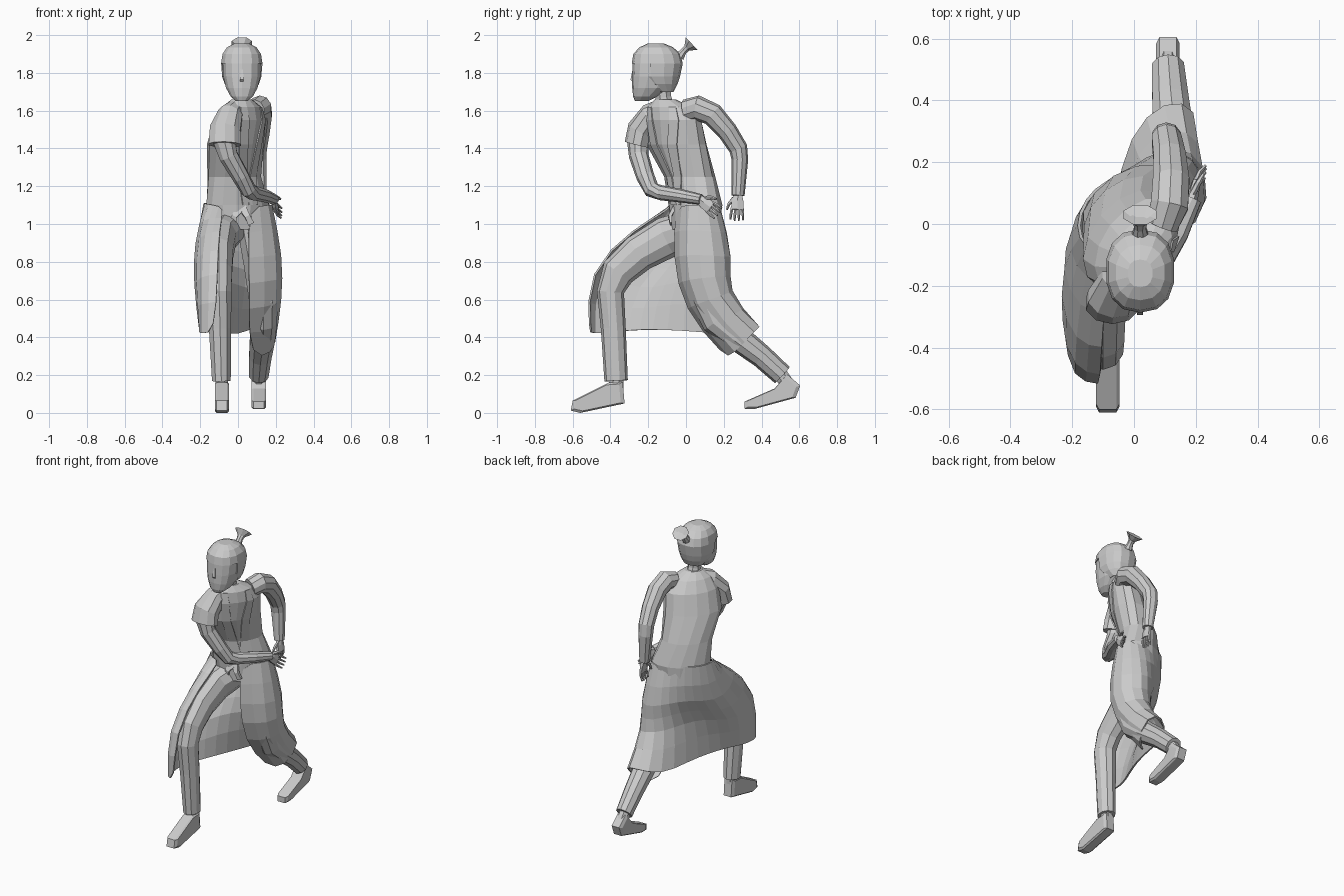
import bpy, bmesh, math
from mathutils import Vector as V


def ring(c, u, v, n=10, turn=0.5, k=1):
    def f(t):
        return math.copysign(abs(t) ** k, t)
    return [V(c) + V(u) * f(math.cos(2 * math.pi * (i + turn) / n)) +
            V(v) * f(math.sin(2 * math.pi * (i + turn) / n)) for i in range(n)]


def build(name, lofts, closed=True):
    """Join rings into skins; several skins may share one object."""
    bm = bmesh.new()
    for rings in lofts:
        rows = [[bm.verts.new(p) for p in r] for r in rings]
        n = len(rows[0])
        for a, b in zip(rows, rows[1:]):
            for i in range(n if closed else n - 1):
                j = (i + 1) % n
                bm.faces.new((a[i], a[j], b[j], b[i]))
        if closed:
            bm.faces.new(rows[0][::-1])
            bm.faces.new(rows[-1])
    bmesh.ops.recalc_face_normals(bm, faces=bm.faces)
    me = bpy.data.meshes.new(name)
    bm.to_mesh(me)
    bm.free()
    ob = bpy.data.objects.new(name, me)
    bpy.context.collection.objects.link(ob)
    return ob


def tube(pts, n=10, axis=(1, 0, 0)):
    """Rings across a path of (x, y, z, half width, half depth)."""
    out = []
    for i, p in enumerate(pts):
        q, r = pts[max(i - 1, 0)], pts[min(i + 1, len(pts) - 1)]
        t = (V(r[:3]) - V(q[:3])).normalized()
        s = V(axis)
        s = (s - t * s.dot(t)).normalized()
        out.append(ring(p[:3], s * p[3], t.cross(s) * p[4], n))
    return out


def flat_ellipse(x, y, z, a, b, deg=0, n=14, k=1):
    c, s = math.cos(math.radians(deg)), math.sin(math.radians(deg))
    return ring((x, y, z), (a * c, a * s, 0), (-b * s, b * c, 0), n, k=k)


# Torso, turned toward +x and leaning forward
torso = [(0, .05, .97, .15, .12, 30), (0, .05, 1.1, .185, .125, 32),
         (-.02, .02, 1.25, .16, .115, 40), (-.015, -.05, 1.42, .185, .12, 50),
         (.01, -.07, 1.55, .175, .11, 53), (.02, -.09, 1.62, .13, .085, 53),
         (.02, -.11, 1.66, .06, .05, 50)]
build("torso", [[flat_ellipse(*r) for r in torso]])

# Lapels: thin strips following the chest
def lapel(d0, d1):
    rows = []
    for k, (x, y, z, a, b, deg) in enumerate(torso[1:6]):
        row = []
        for w in (-9, 9):
            t = math.radians(d0 + (d1 - d0) * k / 4 + w)
            p, q = (a + .004) * math.cos(t), (b + .004) * math.sin(t)
            c, s = math.cos(math.radians(deg)), math.sin(math.radians(deg))
            row.append(V((x + p * c - q * s, y + p * s + q * c, z)))
        rows.append(row)
    return rows

lap = build("lapels", [lapel(-95, -125), lapel(-85, -55)], closed=False)
lap.modifiers.new("thick", "SOLIDIFY").thickness = .008

# Sash tails
build("sash_tails", [tube([(.02, -.06, 1.09, .03, .015), (x, -.085, 1.04, .02, .012),
                           (x * 1.4, -.08, 1.0, .024, .008)], 4) for x in (-.02, .05)])

# Neck and head
X = .02
build("neck", [tube([(X, -.1, 1.6, .05, .05), (X, -.12, 1.67, .042, .045),
                     (X, -.13, 1.76, .045, .05)], 8)])
skull = [(1.65, -.235, .03, .035), (1.675, -.215, .06, .065), (1.72, -.185, .085, .1),
         (1.78, -.165, .1, .12), (1.85, -.155, .103, .127), (1.9, -.155, .095, .115),
         (1.935, -.155, .07, .08), (1.952, -.155, .035, .04)]
build("head", [[flat_ellipse(X, y, z, a, b, k=.8) for z, y, a, b in skull]])
build("nose", [tube([(X, -.275, 1.82, .008, .01), (X, -.284, 1.765, .014, .014),
                     (X, -.275, 1.752, .01, .008)], 4)])

# Hair cap with the face cut open
hair = build("hair", [[flat_ellipse(X, y, z, a, b, k=.85) for z, y, a, b in
                       [(1.7, -.11, .065, .045), (1.74, -.135, .092, .09), (1.78, -.15, .106, .118),
                        (1.85, -.152, .112, .135), (1.9, -.155, .104, .124), (1.935, -.157, .08, .09),
                        (1.955, -.16, .04, .045)]]])
bm = bmesh.new()
bm.from_mesh(hair.data)
cut = [f for f in bm.faces if len(f.verts) > 4 and f.normal.z < 0 or
       f.calc_center_median().z < 1.86 and f.calc_center_median().y < -.2]
bmesh.ops.delete(bm, geom=cut, context="FACES")
bm.to_mesh(hair.data)
bm.free()
hair.modifiers.new("thick", "SOLIDIFY").thickness = .006
build("topknot", [tube([(X, -.035, 1.885, .028, .028), (X, -.012, 1.915, .02, .018),
                        (X, .005, 1.932, .024, .02), (X, .03, 1.955, .058, .05),
                        (X, .022, 1.948, .025, .02)], 8)])

# Arms
build("left_arm", [tube([(.09, 0, 1.6, .055, .06), (.115, .06, 1.615, .064, .066),
                         (.12, .14, 1.58, .062, .062), (.115, .22, 1.49, .055, .054),
                         (.105, .277, 1.4, .05, .05), (.105, .285, 1.34, .048, .044),
                         (.12, .275, 1.15, .034, .035)])])
build("right_arm", [tube([(-.03, -.13, 1.57, .06, .06), (-.07, -.22, 1.52, .065, .06),
                          (-.075, -.255, 1.44, .062, .06), (-.05, -.25, 1.36, .052, .052),
                          (.015, -.215, 1.25, .046, .048), (.055, -.18, 1.18, .042, .044),
                          (.08, -.13, 1.165, .042, .04), (.14, -.03, 1.15, .038, .036),
                          (.19, .08, 1.13, .03, .028)])])
build("right_sleeve_cap", [tube([(0, -.11, 1.61, .045, .06), (-.04, -.18, 1.575, .07, .07),
                                 (-.068, -.24, 1.5, .085, .072), (-.07, -.26, 1.42, .09, .066)])])


# Hands: palm, four fingers and a thumb
def hand(name, wrist, d, side):
    w, d, s = V(wrist), V(d).normalized(), V(side)
    s = (s - d * s.dot(d)).normalized()
    bend = d.cross(s)

    def limb(steps):
        return tube([(*(w + d * a + s * b + bend * c), r, q) for a, b, c, r, q in steps], 6, s)
    parts = [limb([(0, 0, 0, .024, .018), (.035, 0, 0, .036, .018), (.08, 0, 0, .038, .014)])]
    for k in (-1.5, -.5, .5, 1.5):
        l = .07 - .006 * abs(k)
        parts.append(limb([(.07, k * .018, 0, .009, .009), (.07 + l * .55, k * .021, .006, .008, .008),
                           (.07 + l, k * .022, .02, .005, .005)]))
    parts.append(limb([(.02, .02, 0, .012, .011), (.05, .045, .012, .01, .01), (.08, .055, .022, .006, .006)]))
    build(name, parts)


hand("left_hand", (.12, .275, 1.155), (.15, -.05, -1), (0, -1, 0))
hand("right_hand", (.185, .07, 1.133), (.2, .8, -.6), (0, .4, .9))

# Trousers
build("front_trouser_leg", [tube([(-.05, .04, .98, .1, .1), (-.085, -.1, .93, .08, .11),
                                  (-.1, -.25, .845, .078, .1), (-.1, -.36, .745, .072, .09),
                                  (-.1, -.4, .64, .068, .072), (-.095, -.385, .45, .062, .066),
                                  (-.088, -.37, .17, .052, .062)])])
build("back_trouser_leg", [tube([(.08, .06, 1.0, .09, .1), (.115, .09, .8, .09, .11),
                                 (.135, .12, .6, .08, .095), (.135, .165, .49, .075, .085),
                                 (.13, .27, .4, .07, .072), (.118, .4, .3, .062, .062),
                                 (.11, .51, .2, .054, .058)])])

# Long coat skirt: open at the front, wrapped under the thigh, stretched between the legs
coat_rows = [
    [(-.07, -.08, 1.09), (-.13, -.1, 1.1), (-.185, -.05, 1.11), (-.185, .04, 1.11), (-.13, .12, 1.11),
     (-.05, .16, 1.11), (.03, .18, 1.1), (.12, .18, 1.1), (.19, .12, 1.1), (.18, .01, 1.1), (.05, -.06, 1.1)],
    [(-.1, -.27, .985), (-.18, -.27, .97), (-.255, -.12, .89), (-.21, .02, .83), (-.12, .12, .85),
     (-.04, .18, .84), (.04, .24, .82), (.14, .285, .79), (.26, .17, .82), (.23, -.03, .84), (.06, -.07, .82)],
    [(-.11, -.535, .75), (-.2, -.52, .74), (-.255, -.34, .68), (-.2, -.2, .66), (-.11, -.07, .72),
     (-.04, .06, .72), (.03, .17, .69), (.13, .23, .66), (.25, .16, .62), (.23, .01, .57), (.06, -.02, .55)],
    [(-.12, -.51, .42), (-.2, -.51, .42), (-.215, -.36, .43), (-.17, -.25, .44), (-.11, -.1, .44),
     (-.06, .08, .43), (-.02, .29, .41), (.1, .41, .47), (.215, .38, .45), (.19, .24, .3), (.06, .21, .29)]]
coat = build("coat_skirt", [[[V(p) for p in r] for r in coat_rows]], closed=False)
soft = coat.modifiers.new("soft", "SUBSURF")
soft.levels = soft.render_levels = 1
coat.modifiers.new("thick", "SOLIDIFY").thickness = .01


# Shoes: side profile extruded across x
def shoe(name, x, profile):
    cy = sum(p[0] for p in profile) / len(profile)
    cz = sum(p[1] for p in profile) / len(profile)
    build(name, [[[V((x + dx, cy + (y - cy) * k, cz + (z - cz) * k)) for y, z in profile]
                  for dx, k in ((-.038, .86), (-.028, 1), (.028, 1), (.038, .86))]])


shoe("front_shoe", -.085, [(-.325, .05), (-.335, .165), (-.41, .16), (-.6, .065), (-.61, .012), (-.56, 0)])
shoe("back_shoe", .11, [(.31, .022), (.31, .06), (.47, .13), (.535, .205), (.605, .145), (.58, .08), (.36, .02)])
build("ankles", [tube([(-.088, -.37, .25, .04, .045), (-.085, -.37, .1, .032, .04)], 8),
                 tube([(.11, .49, .22, .04, .04), (.11, .545, .14, .032, .04)], 8)])
